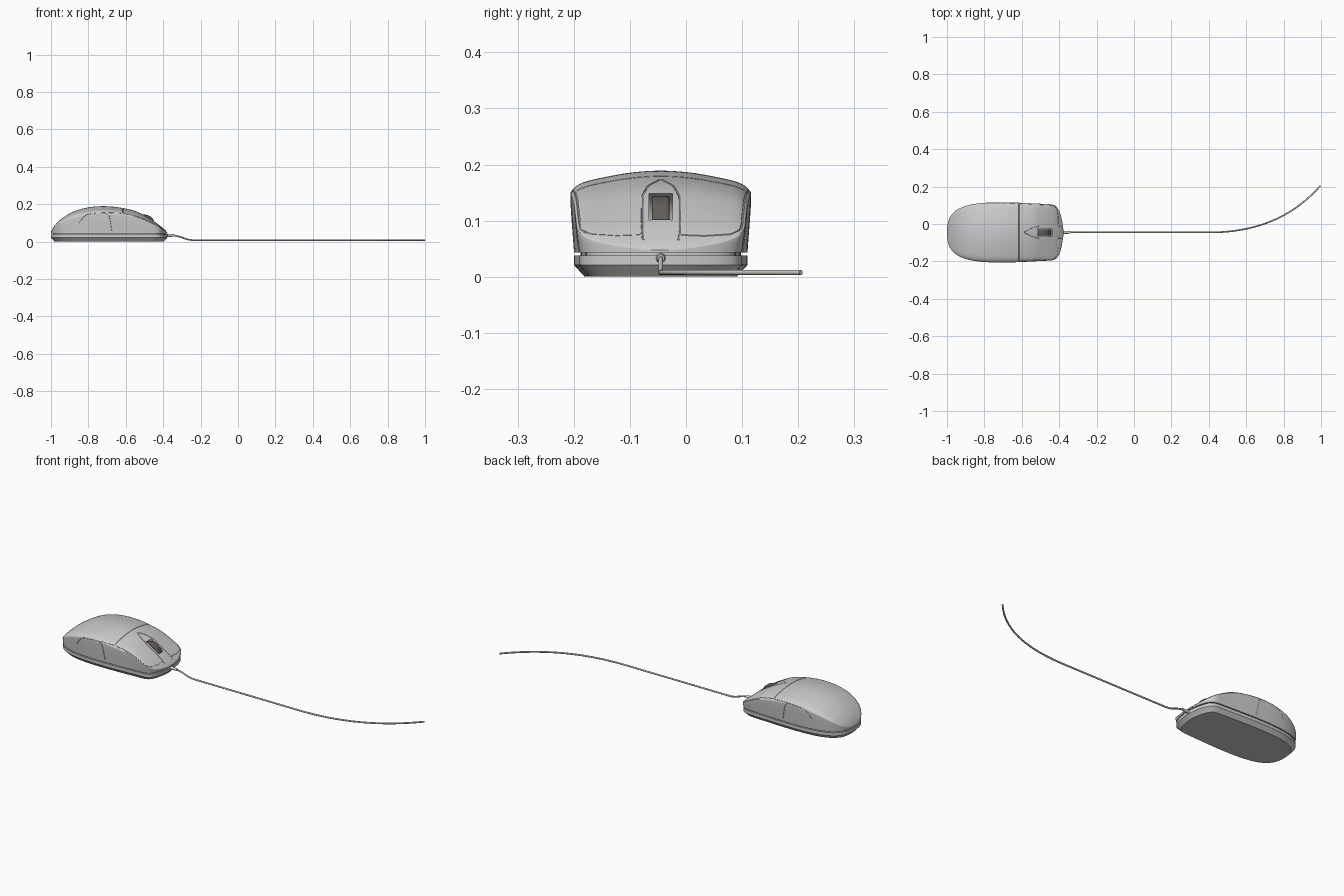
import bpy, bmesh, math
from mathutils import Vector

if "Cube" in bpy.data.objects:
    bpy.data.objects.remove(bpy.data.objects["Cube"])

YC, Z0 = -0.045, 0.043   # mouse centre line, lower rim of the shell

# stations along the body: x, half width, height
STATIONS = [(-1.0, .02, .05), (-.993, .06, .066), (-.975, .095, .092), (-.94, .125, .125),
            (-.88, .147, .16), (-.80, .158, .183), (-.71, .161, .189), (-.62, .159, .18),
            (-.54, .155, .160), (-.48, .152, .128), (-.43, .147, .095), (-.405, .125, .075),
            (-.388, .08, .06), (-.378, .02, .048)]
# half cross-section from crown to rim: width fraction, height fraction
SECTION = [(0, 1), (.3, .98), (.58, .93), (.85, .86), (.975, .77), (1, .64), (.96, 0)]


def spline(pts, u):
    n = len(pts) - 1
    i = min(max(int(u), 0), n - 1)
    f = u - i
    b, c = Vector(pts[i]), Vector(pts[i + 1])
    a = Vector(pts[i - 1]) if i > 0 else 2 * b - c
    d = Vector(pts[i + 2]) if i < n - 1 else 2 * c - b
    if pts is SECTION and i == 0:
        a = Vector((-c[0], c[1]))
    return 0.5 * (2 * b + (c - a) * f + (2 * a - 5 * b + 4 * c - d) * f * f
                  + (3 * b - a - 3 * c + d) * f ** 3)


def surface(u, t):
    """Point on the shell: u along the stations, t from -1 to 1 across."""
    x, w, h = spline(STATIONS, u)
    a, b = spline(SECTION, abs(t) * 6)
    return Vector((x, YC + math.copysign(w * a, t), Z0 + (h - Z0) * b))


def loft(name, rings):
    bm = bmesh.new()
    loops = [[bm.verts.new(p) for p in ring] for ring in rings]
    for A, B in zip(loops, loops[1:]):
        for i in range(len(A)):
            j = (i + 1) % len(A)
            bm.faces.new((A[i], A[j], B[j], B[i]))
    bm.faces.new(loops[0])
    bm.faces.new(loops[-1])
    bmesh.ops.recalc_face_normals(bm, faces=bm.faces)
    if bm.calc_volume(signed=True) < 0:
        bmesh.ops.reverse_faces(bm, faces=bm.faces)
    me = bpy.data.meshes.new(name)
    bm.to_mesh(me)
    bm.free()
    ob = bpy.data.objects.new(name, me)
    bpy.context.collection.objects.link(ob)
    return ob


def activate(ob):
    bpy.ops.object.select_all(action='DESELECT')
    ob.select_set(True)
    bpy.context.view_layer.objects.active = ob


def smooth(ob, deg=28):
    activate(ob)
    bpy.ops.object.shade_smooth_by_angle(angle=math.radians(deg))


def tube(name, pts, radius, sides=6):
    """Closed tube along the points, its frame carried along the path."""
    rings, tan, side = [], None, None
    for i, p in enumerate(pts):
        new = (pts[min(i + 1, len(pts) - 1)] - pts[max(i - 1, 0)]).normalized()
        if tan is None:
            side = new.orthogonal().normalized()
        else:
            side = tan.rotation_difference(new) @ side
        tan = new
        up = tan.cross(side)
        rings.append([p + radius * (math.cos(a) * side + math.sin(a) * up)
                      for a in (2 * math.pi * k / sides for k in range(sides))])
    return loft(name, rings)


def cylinder(name, loc, r1, r2, depth, rot):
    bpy.ops.mesh.primitive_cone_add(vertices=40, radius1=r1, radius2=r2, depth=depth,
                                    location=loc, rotation=rot)
    bpy.context.object.name = name
    return bpy.context.object


def cut(target, cutter):
    before = target.data.copy()
    m = target.modifiers.new('cut', 'BOOLEAN')
    m.operation, m.solver, m.object = 'DIFFERENCE', 'EXACT', cutter
    activate(target)
    bpy.ops.object.modifier_apply(modifier=m.name)
    if len(target.data.vertices) < 0.8 * len(before.vertices):   # skip a failed cut
        target.data = before
    bpy.data.objects.remove(cutter)


# upper shell
NU, NT = 78, 56
shell = loft('upper_shell', [[surface(13 * i / NU, -1 + 2 * j / NT) for j in range(NT + 1)]
                             for i in range(NU + 1)])


# base with tapered foot, and the recessed core behind the gap
def outline(inset, z):
    kx, ky = 1 - inset / .31, 1 - inset / .155
    side = [spline(STATIONS, 13 * i / 65) for i in range(66)]
    left = [(-.689 + (s.x + .689) * kx, YC + .96 * s.y * ky, z) for s in side]
    return left + [(x, 2 * YC - y, z) for x, y, z in reversed(left)]


base = loft('base', [outline(*r) for r in ((.019, 0), (0, .021), (0, .038))])
core = loft('gap_core', [outline(.012, .036), outline(.012, .046)])


# panel seams engraved in the shell, as (u, t) paths
def seam(path, n=8):
    pts = []
    for (u0, t0), (u1, t1) in zip(path, path[1:]):
        pts += [surface(u0 + (u1 - u0) * k / n, t0 + (t1 - t0) * k / n) for k in range(n)]
    cut(shell, tube('seam_cutter', pts + [surface(*path[-1])], .0018))


# scroll wheel in its slot
ROT = (math.pi / 2, 0, 0)
cut(shell, cylinder('slot_cutter', (-.50, YC, .088), .062, .062, .042, ROT))
wheel = cylinder('scroll_wheel', (-.50, YC, .088), .056, .056, .032, ROT)
bev = wheel.modifiers.new('bevel', 'BEVEL')
bev.width, bev.segments = .006, 3
mat = bpy.data.materials.new('dark_rubber')
mat.diffuse_color = (.12, .11, .10, 1)
mat.use_nodes = True
mat.node_tree.nodes["Principled BSDF"].inputs["Base Color"].default_value = mat.diffuse_color
wheel.data.materials.append(mat)

# hinge line, central strip, button edges, side grips
seam([(7.06, -.62), (7.06, -.3), (7.06, .01), (7.06, .3), (7.06, .62)])
for s in (-1, 1):
    seam([(7.4, s * .005), (7.9, s * .08), (8.5, s * .118), (10, s * .124),
          (11, s * .145), (11.6, s * .17)])
    seam([(7.12, s * .64), (8.5, s * .64), (10, s * .64), (10.6, s * .56),
          (11, s * .36), (11.02, s * .16)])
    seam([(4.4, s * .9), (5, s * .76), (6, s * .69), (7, s * .65)])
    seam([(6, s * .72), (6.25, s * .84), (6.4, s * .97)])

# strain relief and cable
relief = cylinder('strain_relief', (-.365, YC, .033), .009, .0065, .05, (0, math.pi / 2, 0))


def bezier(a, b, c, d, n=24):
    a, b, c, d = map(Vector, (a, b, c, d))
    return [a * (1 - k) ** 3 + b * 3 * k * (1 - k) ** 2 + c * 3 * k * k * (1 - k) + d * k ** 3
            for k in (i / n for i in range(n + 1))]


path = bezier((-.385, YC, .033), (-.29, YC, .036), (-.30, YC, .008), (-.23, YC, .0075))
path += bezier((.40, YC, .0075), (.66, YC, .0075), (.85, .04, .0075), (.997, .205, .0075))
cable = tube('cable', path, .0045, 12)

for ob in (shell, base, core, wheel, relief):
    smooth(ob)
smooth(cable, 40)
